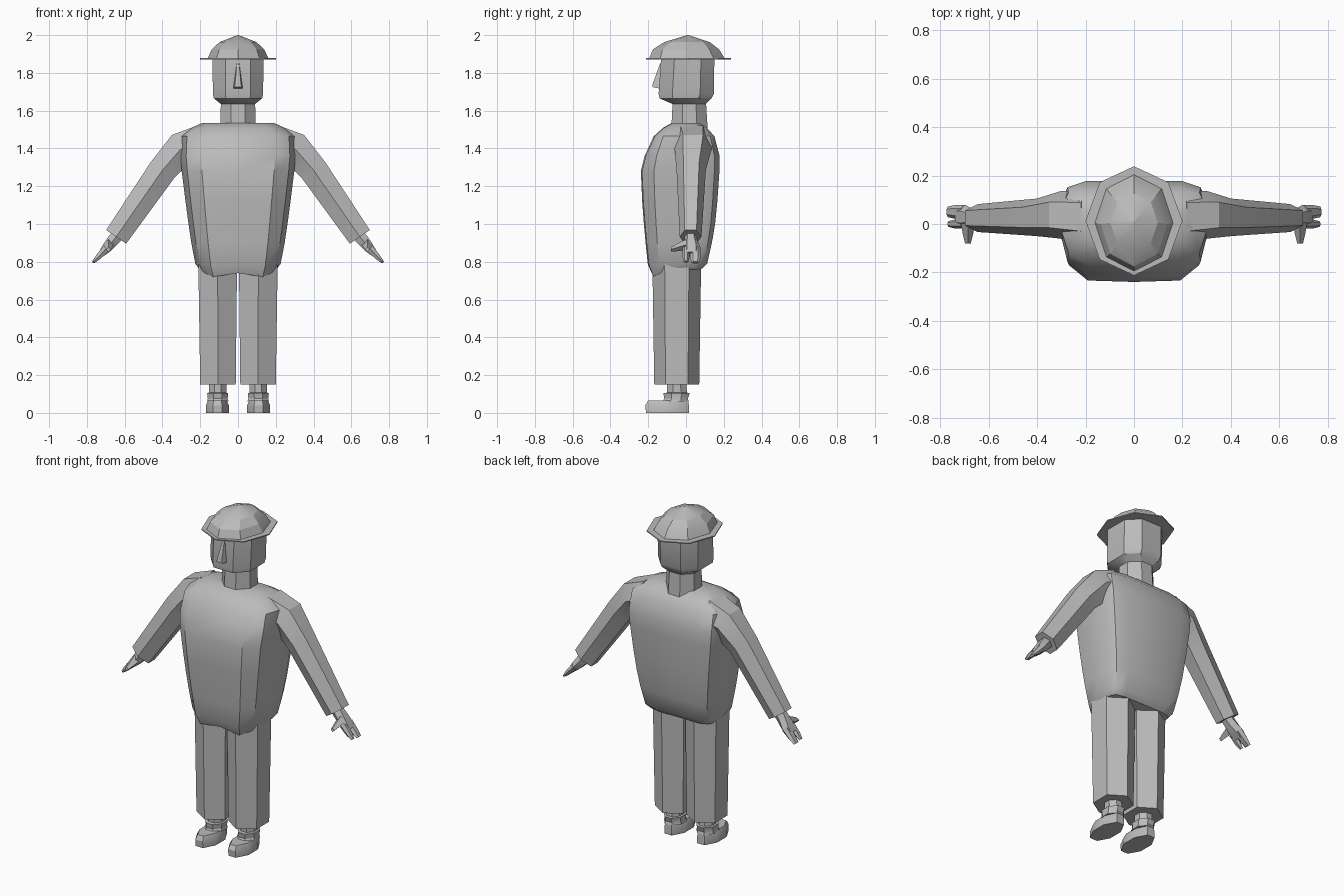
import bpy
import bmesh
import math
from mathutils import Vector

grey = bpy.data.materials.new("plain grey")
grey.diffuse_color = (0.5, 0.5, 0.5, 1)


def loft(name, rings, angle=30, mirror=False):
    """Skin a list of equal-length rings, cap both ends."""
    bm = bmesh.new()
    loops = [[bm.verts.new(p) for p in ring] for ring in rings]
    for a, b in zip(loops, loops[1:]):
        n = len(a)
        for i in range(n):
            j = (i + 1) % n
            bm.faces.new((a[i], a[j], b[j], b[i]))
    bm.faces.new(loops[0][::-1])
    bm.faces.new(loops[-1])
    bmesh.ops.remove_doubles(bm, verts=bm.verts, dist=0.0005)
    bmesh.ops.recalc_face_normals(bm, faces=bm.faces)
    mesh = bpy.data.meshes.new(name)
    bm.to_mesh(mesh)
    bm.free()
    mesh.materials.append(grey)
    mesh.polygons.foreach_set("use_smooth", [True] * len(mesh.polygons))
    mesh.set_sharp_from_angle(angle=math.radians(angle))
    obj = bpy.data.objects.new(name, mesh)
    bpy.context.collection.objects.link(obj)
    if mirror:
        obj.modifiers.new("Mirror", 'MIRROR')
    return obj


def octagon(z, x0, x1, y0, y1, cut=0.3):
    """Level ring: a box with its corners cut."""
    cx, cy = (x1 - x0) * cut, (y1 - y0) * cut
    return [(x0 + cx, y0, z), (x1 - cx, y0, z), (x1, y0 + cy, z), (x1, y1 - cy, z),
            (x1 - cx, y1, z), (x0 + cx, y1, z), (x0, y1 - cy, z), (x0, y0 + cy, z)]


def oval(z, rx, y0, y1, n=8):
    """Level ring with a corner pointing straight back."""
    c, r = (y0 + y1) / 2, (y1 - y0) / 2
    return [(rx * math.sin(k * math.tau / n), c + r * math.cos(k * math.tau / n), z)
            for k in range(n)]


# torso: flat front and back panels with bevelled flanks
def torso_ring(z, w, yf, yb, dip=0.0):
    half = [(0.64 * w, yf, z - dip), (0.90 * w, yf * 0.73, z - dip * 0.4),
            (w, yf * 0.25 + yb * 0.1, z), (w * 0.98, yb * 0.55, z),
            (0.90 * w, yb * 0.85, z), (0.64 * w, yb, z)]
    return [(0, yf - 0.006, z - dip * 0.5)] + half + [(0, yb, z)] + \
        [(-x, y, zz) for x, y, zz in reversed(half)]


loft("torso", [torso_ring(*r) for r in (
    (0.76, 0.205, -0.172, 0.08, 0.04), (0.79, 0.226, -0.196, 0.112, 0.01),
    (0.90, 0.247, -0.208, 0.137), (1.00, 0.262, -0.217, 0.154),
    (1.12, 0.278, -0.226, 0.166), (1.28, 0.298, -0.233, 0.177),
    (1.36, 0.305, -0.213, 0.178), (1.465, 0.30, -0.165, 0.150),
    (1.51, 0.245, -0.115, 0.110), (1.535, 0.19, -0.07, 0.07))], 35)

# neck
loft("neck", [octagon(1.50, -0.095, 0.095, -0.078, 0.115),
              octagon(1.66, -0.09, 0.09, -0.07, 0.105)])

# head: jaw, cheeks and brow
loft("head", [octagon(1.635, -0.09, 0.09, -0.07, 0.105),
              octagon(1.665, -0.128, 0.128, -0.14, 0.135, 0.25),
              octagon(1.69, -0.133, 0.133, -0.145, 0.148, 0.25),
              octagon(1.875, -0.135, 0.135, -0.132, 0.15, 0.25)])

# nose: a tapering wedge
loft("nose", [[(-0.027, -0.13, 1.715), (0.027, -0.13, 1.715),
               (0.02, -0.178, 1.725), (-0.02, -0.178, 1.725)],
              [(-0.024, -0.13, 1.74), (0.024, -0.13, 1.74),
               (0.016, -0.178, 1.738), (-0.016, -0.178, 1.738)],
              [(-0.008, -0.125, 1.85), (0.008, -0.125, 1.85),
               (0.006, -0.137, 1.85), (-0.006, -0.137, 1.85)]])

# hat: thin brim and faceted dome
loft("hat_brim", [oval(1.872, 0.2, -0.212, 0.238), oval(1.878, 0.2, -0.212, 0.238)])
loft("hat_dome", [oval(1.876, 0.162, -0.195, 0.205), oval(1.925, 0.138, -0.175, 0.175),
                  oval(1.963, 0.098, -0.115, 0.125), oval(2.0, 0.003, 0.007, 0.013)], 20)


# arms: six-sided sleeves, flat on the outer and inner sides
def sleeve_ring(x, z, half, y0, y1, nx=0.83, nz=0.56):
    c, q = (y0 + y1) / 2, (y1 - y0) * 0.27
    return [(x + s * half * nx, y, z + s * half * nz) for s, y in
            ((0, y0), (1, c - q), (1, c + q), (0, y1), (-1, c + q), (-1, c - q))]


loft("sleeve", [sleeve_ring(0.19, 1.43, 0.095, -0.08, 0.14, 0.3, 0.95),
                sleeve_ring(0.305, 1.395, 0.09, -0.06, 0.135, 0.5, 0.85),
                sleeve_ring(0.40, 1.285, 0.075, -0.05, 0.105),
                sleeve_ring(0.645, 0.932, 0.064, -0.033, 0.082)], 28, True)


# hands: flattened palm, two finger groups and a thumb
def hand_ring(x, z, half, y0, y1):
    c = (y1 - y0) * 0.25
    return [(x + s * half * 0.75, y, z + s * half * 0.65) for s, y in
            ((1, y0 + c), (1, y1 - c), (0, y1), (-1, y1 - c), (-1, y0 + c), (0, y0))]


loft("palm", [hand_ring(0.63, 0.95, 0.033, -0.005, 0.055),
              hand_ring(0.66, 0.915, 0.032, -0.01, 0.06),
              hand_ring(0.695, 0.873, 0.026, -0.02, 0.078),
              hand_ring(0.725, 0.84, 0.017, -0.018, 0.078)], 30, True)
for name, y0, y1, tip in (("front_fingers", -0.018, 0.018, 0.0),
                          ("back_fingers", 0.022, 0.078, 0.004)):
    loft(name, [hand_ring(0.70, 0.868, 0.02, y0, y1),
                hand_ring(0.74, 0.825, 0.015, y0, y1),
                hand_ring(0.764 + tip, 0.80 - tip, 0.007, y0 + 0.006, y1 - 0.006)], 30, True)
loft("thumb", [[(0.685 + a * r, y, z + b * r) for a, b in
                ((-1.2, 0), (0, 1.2), (1.2, 0), (0, -1.2))]
               for y, z, r in ((0.0, 0.89, 0.024), (-0.04, 0.878, 0.018),
                               (-0.08, 0.865, 0.01))], 30, True)


# legs: six-sided trousers with a ridge front and back
def leg_ring(z, x0, x1, y0, y1, dip=0.0):
    xm, q = (x0 + x1) / 2, (y1 - y0) * 0.25
    return [(xm, y0, z - dip), (x1, y0 + q, z), (x1, y1 - q, z),
            (xm, y1, z), (x0, y1 - q, z), (x0, y0 + q, z)]


loft("trouser_leg", [leg_ring(0.15, 0.012, 0.2, -0.168, 0.07),
                     leg_ring(0.79, 0.005, 0.21, -0.177, 0.08, 0.06)], 30, True)

# ankles with a shoe collar
loft("ankle", [octagon(0.06, 0.05, 0.165, -0.125, 0.015),
               octagon(0.075, 0.055, 0.16, -0.115, 0.01),
               octagon(0.105, 0.052, 0.163, -0.12, 0.02),
               octagon(0.107, 0.062, 0.153, -0.10, 0.005),
               octagon(0.17, 0.062, 0.153, -0.10, 0.0)], 30, True)

# shoes
loft("shoe", [octagon(0.0, 0.048, 0.17, -0.212, 0.015),
              octagon(0.04, 0.048, 0.17, -0.215, 0.015),
              octagon(0.066, 0.06, 0.158, -0.20, 0.012)], 30, True)
